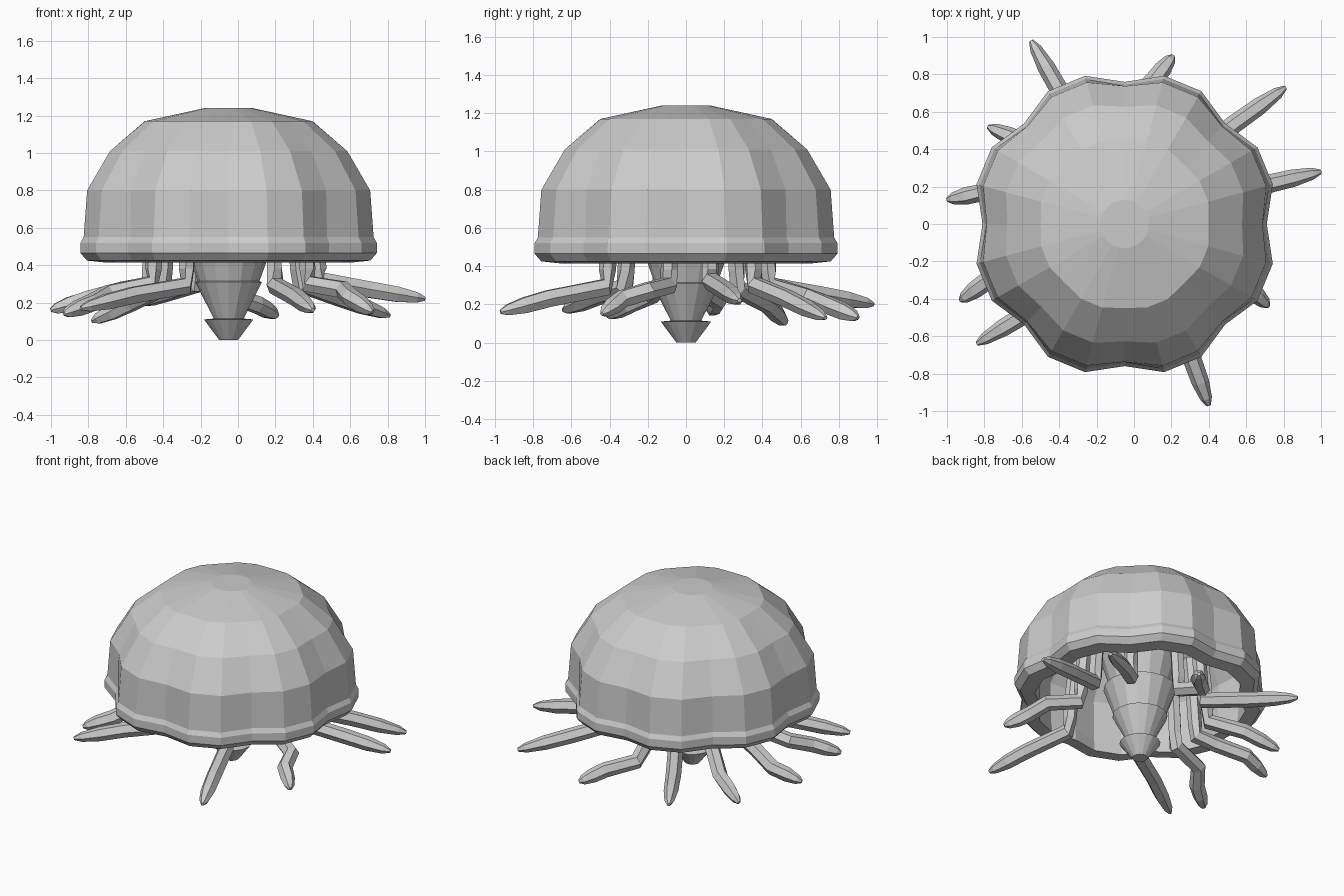
import bpy, bmesh, math
from mathutils import Vector

if "Cube" in bpy.data.objects:
    bpy.data.objects.remove(bpy.data.objects["Cube"])

CX = -0.05  # bell axis


def finish(bm, name):
    bmesh.ops.recalc_face_normals(bm, faces=bm.faces)
    me = bpy.data.meshes.new(name)
    bm.to_mesh(me)
    bm.free()
    ob = bpy.data.objects.new(name, me)
    bpy.context.collection.objects.link(ob)
    return ob


def loft(rings, name):
    """Skin a list of point rings and cap both ends."""
    bm = bmesh.new()
    vs = [[bm.verts.new(p) for p in ring] for ring in rings]
    n = len(vs[0])
    for a, b in zip(vs, vs[1:]):
        for i in range(n):
            j = (i + 1) % n
            bm.faces.new((a[i], a[j], b[j], b[i]))
    bm.faces.new(vs[0])
    bm.faces.new(vs[-1])
    return finish(bm, name)


def lobed_ring(r, z, ripple, n):
    pts = []
    for i in range(n):
        t = 2 * math.pi * i / n
        rr = r * (1 - ripple * math.cos(8 * t))
        pts.append((CX + rr * math.cos(t), rr * math.sin(t), z))
    return pts


# Bell: outer shell, rolled rim and hollow inside (radius, height, ripple)
bell = [(0.130, 1.24, 0.01), (0.458, 1.17, 0.02), (0.647, 1.01, 0.03),
        (0.768, 0.80, 0.04), (0.783, 0.55, 0.05), (0.80, 0.52, 0.05),
        (0.80, 0.465, 0.05), (0.765, 0.425, 0.05), (0.67, 0.415, 0.05),
        (0.68, 0.50, 0.05), (0.69, 0.79, 0.04), (0.58, 0.97, 0.03),
        (0.41, 1.10, 0.02), (0.12, 1.16, 0.01)]
loft([lobed_ring(*p, 24) for p in bell], "bell")

# Central stalk: stacked flaring cones (radius, height)
stalk = [(0.05, 0), (0.132, 0.11), (0.08, 0.115), (0.178, 0.31),
         (0.165, 0.315), (0.235, 0.51), (0.19, 0.515), (0.26, 0.75), (0.22, 1.13)]
loft([lobed_ring(r, z, 0, 16) for r, z in stalk], "stalk")


def tentacle(points, name):
    """Hexagonal arm hanging from the bell, bent outward at the knee."""
    pts = [Vector(p) for p in points]
    k, m, t = pts[0], pts[-2], pts[-1]
    c = Vector((CX, 0, 0))
    flat = Vector((k.x, k.y, 0)) - c

    def hang(s, z):
        p = c + flat * s
        return Vector((p.x, p.y, z))
    path = [hang(0.88, 0.85), hang(0.95, 0.55), hang(0.98, 0.38)] + pts[:-1]
    path += [m.lerp(t, 0.5), m.lerp(t, 0.85), t]
    radii = [0.045] * 3 + [0.05] * (len(pts) - 1) + [0.047, 0.032, 0.012]
    rings = []
    for i, (p, r) in enumerate(zip(path, radii)):
        d = (path[min(i + 1, len(path) - 1)] - path[max(i - 1, 0)]).normalized()
        out = flat if i < 3 else flat + (t - k) if i == 3 else d
        side = Vector((-out.y, out.x, 0)).normalized()
        up = side.cross(d).normalized()
        side = d.cross(up)
        rings.append([p + r * (math.cos(a) * side + math.sin(a) * up)
                      for a in [math.pi / 3 * q for q in range(6)]])
    loft(rings, name)


# Tentacles: knee, middle point(s), tip
arms = [
    ((-0.22, 0.43, 0.30), (-0.39, 0.70, 0.25), (-0.55, 0.98, 0.20)),
    ((-0.01, 0.44, 0.30), (-0.05, 0.63, 0.24), (0.10, 0.76, 0.19), (0.21, 0.90, 0.13)),
    ((0.33, 0.36, 0.30), (0.53, 0.53, 0.23), (0.81, 0.73, 0.13)),
    ((0.44, 0.13, 0.32), (0.70, 0.21, 0.27), (1.00, 0.28, 0.22)),
    ((0.38, -0.09, 0.30), (0.56, -0.20, 0.27), (0.60, -0.33, 0.23), (0.72, -0.44, 0.15)),
    ((0.20, -0.42, 0.29), (0.31, -0.72, 0.23), (0.40, -0.97, 0.16)),
    ((-0.28, -0.32, 0.29), (-0.56, -0.47, 0.24), (-0.84, -0.64, 0.17)),
    ((-0.46, -0.13, 0.30), (-0.69, -0.18, 0.25), (-0.78, -0.30, 0.20), (-0.93, -0.41, 0.14)),
    ((-0.48, 0.05, 0.30), (-0.61, 0.09, 0.27), (-0.80, 0.17, 0.22), (-1.00, 0.13, 0.16)),
    ((-0.40, 0.27, 0.28), (-0.57, 0.43, 0.20), (-0.78, 0.52, 0.10)),
]
for i, arm in enumerate(arms):
    tentacle(arm, f"tentacle_{i + 1}")
